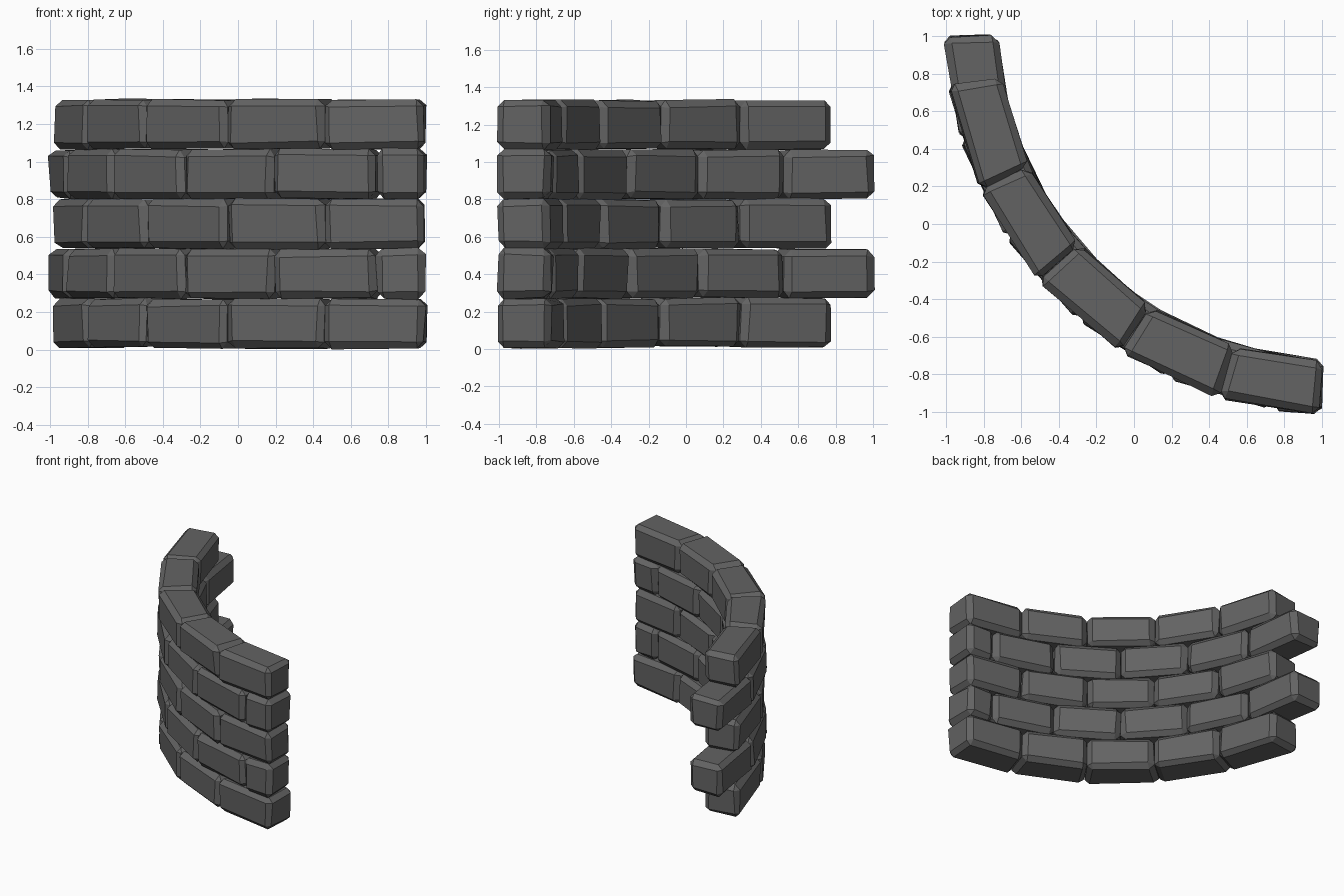
import bpy, bmesh, math, random
from mathutils import Vector

if "Cube" in bpy.data.objects:
    bpy.data.objects.remove(bpy.data.objects["Cube"])

random.seed(4)
CENTRE = 1.055              # arc centre on both x and y
R_IN, R_OUT = 1.785, 2.068  # inner and outer wall radii
ROWS, PITCH = 5, 0.265

stone = bpy.data.materials.new("dark grey stone")
stone.diffuse_color = (0.125, 0.125, 0.125, 1)
stone.use_nodes = True
stone.node_tree.nodes["Principled BSDF"].inputs["Base Color"].default_value = stone.diffuse_color


def jit(a):
    return random.uniform(-a, a)


def brick(name, a0, a1, z0, z1):
    """One wedge-shaped stone between two angles, roughly chamfered."""
    bm = bmesh.new()
    bmesh.ops.create_cube(bm, size=1)
    for v in bm.verts:
        a = math.radians((a1 if v.co.x > 0 else a0) + jit(0.2))
        r = (R_OUT if v.co.y > 0 else R_IN) + jit(0.008)
        z = (z1 if v.co.z > 0 else z0) + jit(0.005)
        v.co = Vector((CENTRE - r * math.sin(a), CENTRE - r * math.cos(a), z))
    # the polar mapping mirrors the cube, so turn the faces outward first
    bmesh.ops.recalc_face_normals(bm, faces=bm.faces[:])
    bm.normal_update()
    bmesh.ops.bevel(bm, geom=bm.edges[:], offset=0.036, segments=1,
                    affect='EDGES', profile=0.5)
    for v in bm.verts:
        v.co += Vector((jit(0.005), jit(0.005), jit(0.005)))
        v.co.z = max(v.co.z, 0.0)
    bmesh.ops.recalc_face_normals(bm, faces=bm.faces[:])
    me = bpy.data.meshes.new(name)
    bm.to_mesh(me)
    bm.free()
    me.materials.append(stone)
    ob = bpy.data.objects.new(name, me)
    bpy.context.collection.objects.link(ob)


# courses: odd ones start with a full stone, even ones with a half stone
for row in range(ROWS):
    if row % 2 == 0:
        joints = [1.7, 17, 33, 49, 65, 81.2]
    else:
        joints = [1.7, 9, 25, 41, 57, 73, 88.4]
    z0 = 0.008 + row * PITCH
    for i, (a0, a1) in enumerate(zip(joints, joints[1:])):
        brick(f"wall_stone_{row + 1}_{i + 1}", a0 + 0.05, a1 - 0.05,
              z0, z0 + PITCH - 0.002)
